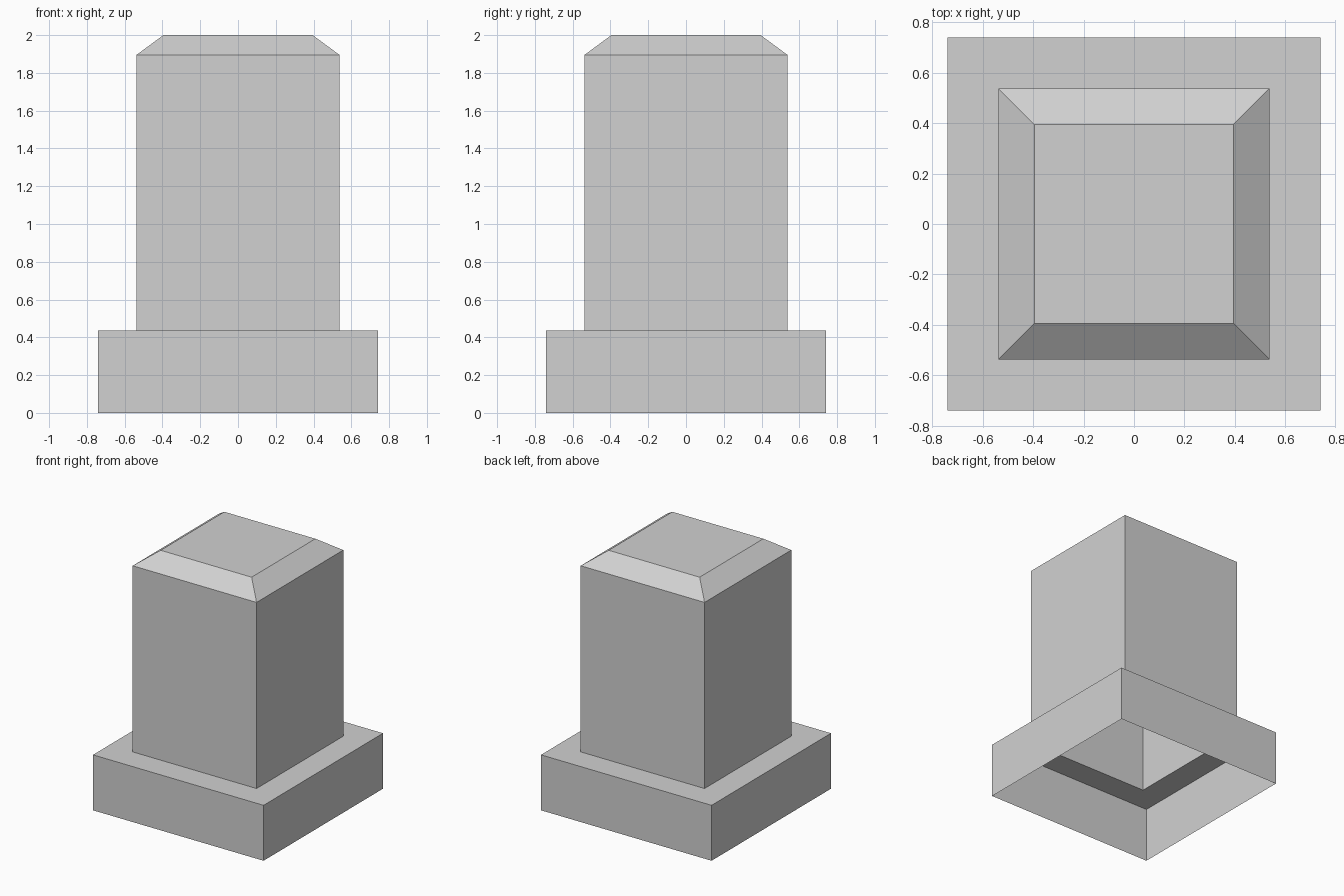
import bpy
import bmesh

cube = bpy.data.objects.get("Cube")
if cube:
    bpy.data.objects.remove(cube, do_unlink=True)

# Plain grey stone
stone = bpy.data.materials.new("grey_stone")
stone.use_nodes = True
colour = (0.64, 0.64, 0.64, 1)
stone.diffuse_color = colour
stone.node_tree.nodes["Principled BSDF"].inputs["Base Color"].default_value = colour

# Half width and height of each square ring, from the ground up
PROFILE = [(0.74, 0), (0.74, 0.435), (0.5375, 0.435), (0.5375, 1.895), (0.395, 2)]
CORNERS = [(-1, -1), (1, -1), (1, 1), (-1, 1)]

# Hollow post: stepped base, shaft and bevelled cap, open underneath
bm = bmesh.new()
rings = [[bm.verts.new((x * half, y * half, z)) for x, y in CORNERS]
         for half, z in PROFILE]
for low, high in zip(rings, rings[1:]):
    for i in range(4):
        j = (i + 1) % 4
        bm.faces.new((low[i], low[j], high[j], high[i]))
bm.faces.new(rings[-1])

mesh = bpy.data.meshes.new("square_post")
bm.to_mesh(mesh)
bm.free()
mesh.materials.append(stone)
post = bpy.data.objects.new("square_post", mesh)
bpy.context.collection.objects.link(post)
